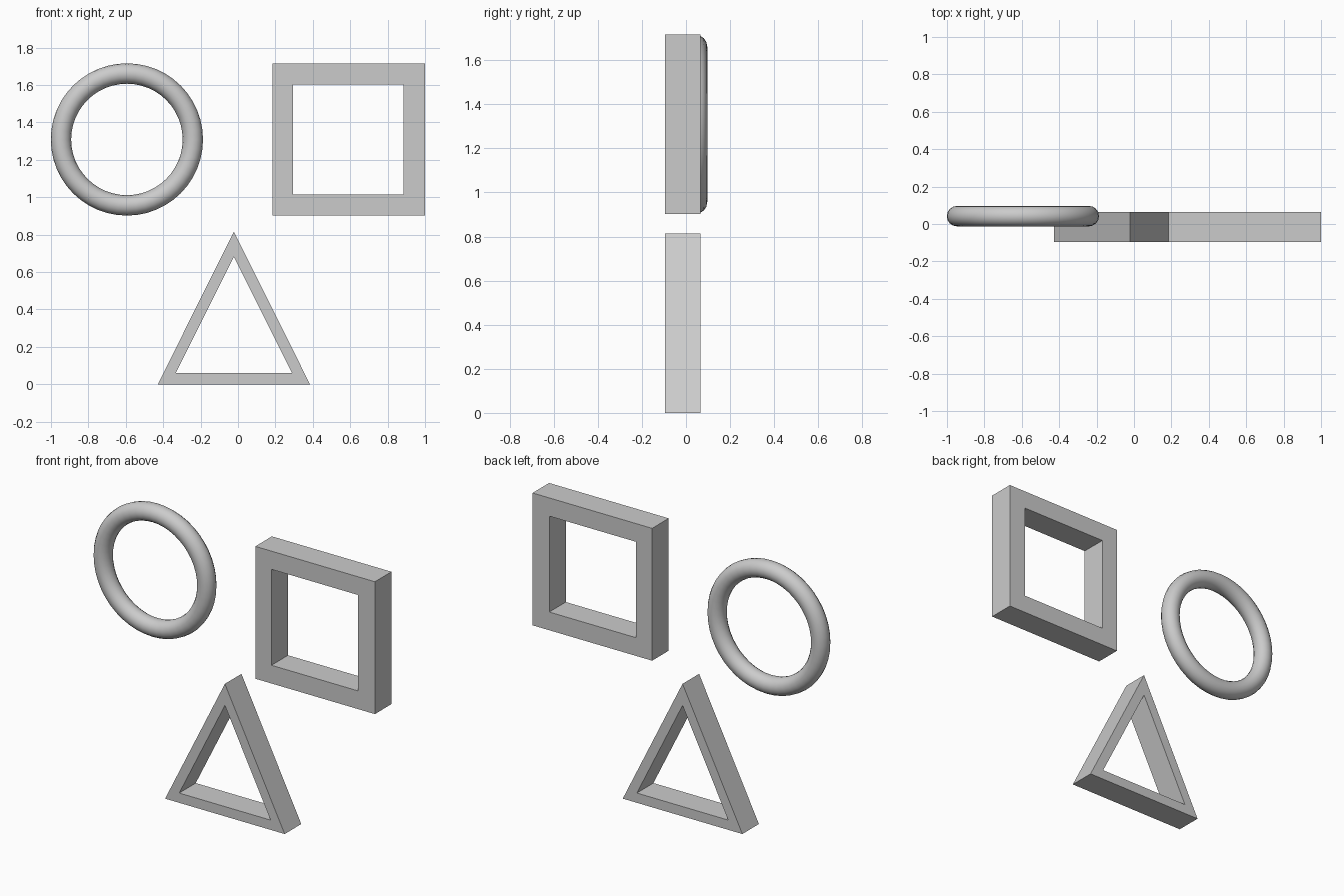
import bpy, bmesh, math

if "Cube" in bpy.data.objects:
    bpy.data.objects.remove(bpy.data.objects["Cube"])

Y_FRONT, Y_BACK = -0.096, 0.065


def frame(name, outer, inner):
    """Flat-sided frame between two matching x/z outlines, extruded along y."""
    bm = bmesh.new()
    rings = [[bm.verts.new((x, y, z)) for x, z in pts]
             for y, pts in ((Y_FRONT, outer), (Y_BACK, outer),
                            (Y_BACK, inner), (Y_FRONT, inner))]
    n = len(outer)
    for k in range(4):
        a, b = rings[k], rings[(k + 1) % 4]
        for i in range(n):
            j = (i + 1) % n
            bm.faces.new((a[i], a[j], b[j], b[i]))
    bmesh.ops.recalc_face_normals(bm, faces=bm.faces)
    mesh = bpy.data.meshes.new(name)
    bm.to_mesh(mesh)
    bm.free()
    obj = bpy.data.objects.new(name, mesh)
    bpy.context.collection.objects.link(obj)
    return obj


def square(cx, cz, h):
    return [(cx - h, cz - h), (cx + h, cz - h), (cx + h, cz + h), (cx - h, cz + h)]


# Square frame, upper right
frame("square_frame", square(0.592, 1.309, 0.407), square(0.590, 1.309, 0.295))

# Triangular frame, bottom centre
frame("triangle_frame",
      [(-0.429, 0), (0.385, 0), (-0.022, 0.815)],
      [(-0.333, 0.06), (0.289, 0.06), (-0.022, 0.682)])

# Round ring, upper left
bpy.ops.mesh.primitive_torus_add(
    major_radius=0.3525, minor_radius=0.0545, major_segments=48, minor_segments=16,
    location=(-0.594, 0.042, 1.309), rotation=(math.pi / 2, 0, 0))
ring = bpy.context.object
ring.name = "round_ring"
bpy.ops.object.shade_smooth()
